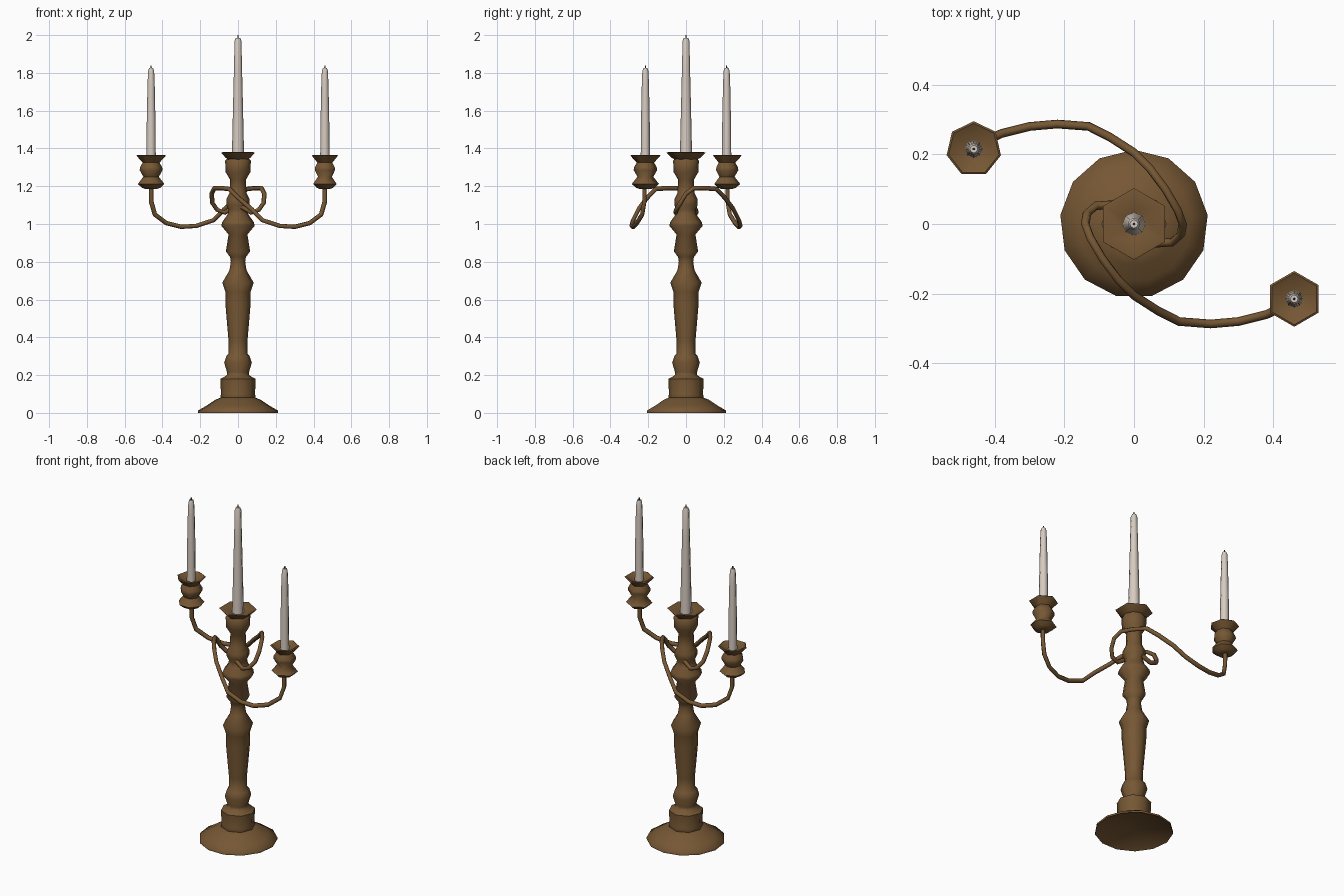
import bpy, bmesh, math
from mathutils import Vector

if "Cube" in bpy.data.objects:
    bpy.data.objects.remove(bpy.data.objects["Cube"])


def material(name, rgb):
    m = bpy.data.materials.new(name)
    m.diffuse_color = (*rgb, 1)
    m.use_nodes = True
    m.node_tree.nodes["Principled BSDF"].inputs["Base Color"].default_value = m.diffuse_color
    return m


BRASS = material("aged_brown_metal", (0.18, 0.095, 0.034))
WAX = material("pale_wax", (0.68, 0.60, 0.53))
WICK = material("dark_wick", (0.06, 0.05, 0.045))


def finish(name, bm, mat, angle):
    bmesh.ops.recalc_face_normals(bm, faces=bm.faces[:])
    me = bpy.data.meshes.new(name)
    bm.to_mesh(me)
    bm.free()
    ob = bpy.data.objects.new(name, me)
    bpy.context.collection.objects.link(ob)
    me.materials.append(mat)
    bpy.ops.object.select_all(action='DESELECT')
    ob.select_set(True)
    bpy.context.view_layer.objects.active = ob
    bpy.ops.object.shade_smooth_by_angle(angle=math.radians(angle))
    return ob


def skin_rings(bm, rings):
    n = len(rings[0])
    for a, b in zip(rings, rings[1:]):
        for i in range(n):
            j = (i + 1) % n
            bm.faces.new((a[i], a[j], b[j], b[i]))
    bm.faces.new(rings[0])
    bm.faces.new(rings[-1])


def lathe(name, profile, sides, mat, x=0, y=0, turn=90, angle=62):
    """Turned part from (radius, height) pairs."""
    bm = bmesh.new()
    rings = []
    for r, z in profile:
        ring = []
        for i in range(sides):
            t = math.radians(turn) + math.tau * i / sides
            ring.append(bm.verts.new((x + r * math.cos(t), y + r * math.sin(t), z)))
        rings.append(ring)
    skin_rings(bm, rings)
    return finish(name, bm, mat, angle)


def tube(name, path, radius, sides, mat):
    """Round bar swept along a path, with a parallel-carried frame."""
    bm = bmesh.new()
    pts = [Vector(p) for p in path]
    side = Vector((1, 0, 0))
    rings = []
    for k, p in enumerate(pts):
        d = (pts[min(k + 1, len(pts) - 1)] - pts[max(k - 1, 0)]).normalized()
        side = (side - d * side.dot(d)).normalized()
        up = d.cross(side)
        rings.append([bm.verts.new(p + radius * (side * math.cos(math.tau * i / sides)
                                                 + up * math.sin(math.tau * i / sides)))
                      for i in range(sides)])
    skin_rings(bm, rings)
    return finish(name, bm, mat, 75)


# spreading foot, slightly hollow below
lathe("base", [(0.04, 0.04), (0.205, 0.005), (0.213, 0.0), (0.213, 0.012),
               (0.165, 0.04), (0.12, 0.07), (0.095, 0.08), (0.07, 0.085)], 13, BRASS)

# turned column
lathe("column", [(0.08, 0.06), (0.094, 0.085), (0.09, 0.10), (0.094, 0.18), (0.06, 0.198),
                 (0.058, 0.215), (0.073, 0.265), (0.062, 0.30), (0.049, 0.315),
                 (0.05, 0.38), (0.067, 0.58), (0.067, 0.64), (0.083, 0.69),
                 (0.045, 0.755), (0.038, 0.80), (0.042, 0.825), (0.064, 0.855),
                 (0.05, 0.945), (0.088, 0.99), (0.084, 1.01), (0.055, 1.05),
                 (0.05, 1.075), (0.062, 1.10), (0.062, 1.13), (0.045, 1.165),
                 (0.042, 1.235), (0.066, 1.275), (0.068, 1.335), (0.055, 1.35)],
      8, BRASS)

# top drip pan, dished
lathe("centre_cup", [(0.05, 1.335), (0.075, 1.35), (0.103, 1.378), (0.095, 1.38), (0.04, 1.358)],
      6, BRASS)

# centre candle
lathe("centre_candle", [(0.033, 1.33), (0.028, 1.55), (0.022, 1.80), (0.018, 1.97), (0.012, 1.985)],
      8, WAX)
lathe("centre_wick", [(0.004, 1.98), (0.003, 2.0)], 5, WICK)

# one curling arm; the second is its half turn about the column
arm_path = [(-0.46, 0.22, 1.20), (-0.46, 0.22, 1.12), (-0.44, 0.232, 1.05),
            (-0.38, 0.26, 1.005), (-0.30, 0.28, 0.985), (-0.22, 0.287, 0.99),
            (-0.13, 0.28, 1.02), (-0.07, 0.25, 1.08), (0.0, 0.205, 1.14),
            (0.045, 0.16, 1.185), (0.09, 0.10, 1.19), (0.125, 0.04, 1.19),
            (0.14, 0.0, 1.16), (0.135, -0.03, 1.11), (0.11, -0.052, 1.075),
            (0.07, -0.055, 1.06), (0.02, -0.045, 1.09)]

for label, s in (("left", 1), ("right", -1)):
    cx, cy = -0.46 * s, 0.215 * s
    tube(label + "_arm", [(x * s, y * s, z) for x, y, z in arm_path], 0.0125, 6, BRASS)
    # side candle cup
    lathe(label + "_cup", [(0.03, 1.185), (0.05, 1.192), (0.072, 1.212), (0.042, 1.25),
                           (0.062, 1.285), (0.06, 1.30), (0.046, 1.325), (0.08, 1.362),
                           (0.074, 1.366), (0.035, 1.345)], 7 if s > 0 else 6, BRASS, cx, cy)
    # side candle and wick
    lathe(label + "_candle", [(0.025, 1.33), (0.023, 1.55), (0.019, 1.74), (0.016, 1.81),
                              (0.011, 1.825)], 8, WAX, cx, cy)
    lathe(label + "_wick", [(0.004, 1.82), (0.003, 1.838)], 5, WICK, cx, cy)
